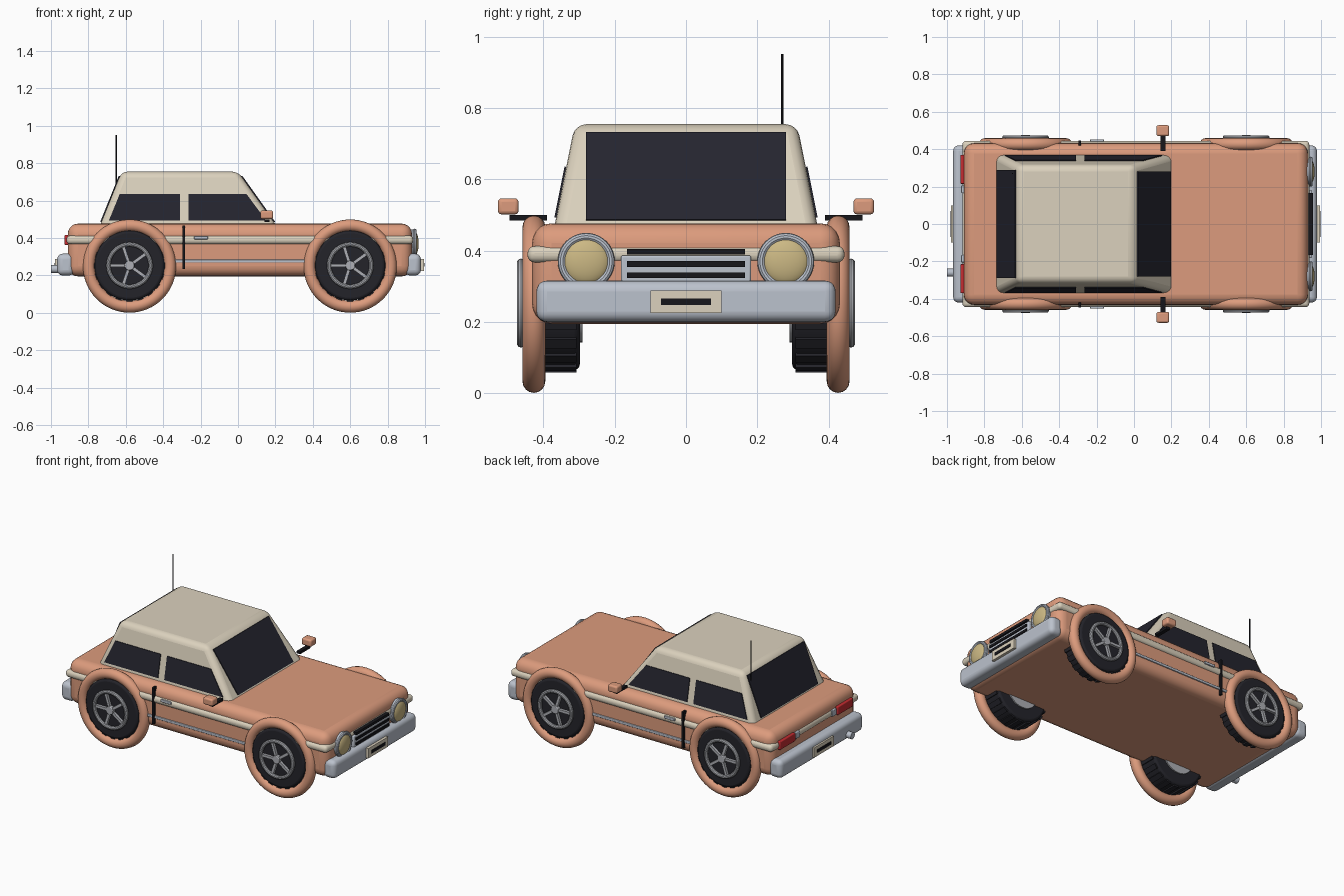
import bpy, bmesh, math
from mathutils import Matrix, Vector

if "Cube" in bpy.data.objects:
    bpy.data.objects.remove(bpy.data.objects["Cube"])


def mat(name, r, g, b):
    m = bpy.data.materials.new(name)
    m.diffuse_color = (r, g, b, 1)
    m.use_nodes = True
    m.node_tree.nodes["Principled BSDF"].inputs["Base Color"].default_value = m.diffuse_color
    return m


PAINT = mat("orange paint", 0.72, 0.33, 0.205)
CREAM = mat("cream", 0.71, 0.64, 0.51)
GLASS = mat("dark glass", 0.018, 0.018, 0.028)
TYRE = mat("tyre rubber", 0.017, 0.017, 0.023)
BLACK = mat("black trim", 0.008, 0.008, 0.011)
CHROME = mat("chrome", 0.50, 0.54, 0.61)
RIM = mat("rim grey", 0.42, 0.43, 0.46)
LENS = mat("headlight lens", 0.60, 0.48, 0.23)
RED = mat("red light", 0.55, 0.025, 0.03)


def finish(name, bm, material, bevel=0, segs=3, smooth=True):
    bmesh.ops.recalc_face_normals(bm, faces=bm.faces)
    me = bpy.data.meshes.new(name)
    bm.to_mesh(me)
    bm.free()
    me.materials.append(material)
    ob = bpy.data.objects.new(name, me)
    bpy.context.collection.objects.link(ob)
    if bevel:
        mod = ob.modifiers.new("bevel", 'BEVEL')
        mod.width, mod.segments, mod.limit_method = bevel, segs, 'ANGLE'
    if smooth:
        bpy.ops.object.select_all(action='DESELECT')
        ob.select_set(True)
        bpy.context.view_layer.objects.active = ob
        bpy.ops.object.shade_smooth_by_angle(angle=math.radians(35))
    return ob


def box(name, x, y, z, material, bevel=0, segs=3):
    """Box from (min, max) pairs."""
    bm = bmesh.new()
    bmesh.ops.create_cube(bm, size=1)
    for v in bm.verts:
        v.co = [(a + b) / 2 + c * (b - a) for (a, b), c in zip((x, y, z), v.co)]
    return finish(name, bm, material, bevel, segs, bevel > 0)


def cyl(name, a, b, r, material, n=32, bevel=0):
    """Cylinder between two points."""
    a, b = Vector(a), Vector(b)
    bm = bmesh.new()
    rot = Vector((0, 0, 1)).rotation_difference(b - a).to_matrix().to_4x4()
    bmesh.ops.create_cone(bm, cap_ends=True, segments=n, radius1=r, radius2=r, depth=(b - a).length,
                          matrix=Matrix.Translation((a + b) / 2) @ rot)
    return finish(name, bm, material, bevel)


def torus(name, c, axis, R, r, material, n=48, m=14):
    bm = bmesh.new()
    rot = Vector((0, 0, 1)).rotation_difference(Vector(axis)).to_matrix()
    rings = []
    for i in range(n):
        t = math.tau * i / n
        ring = []
        for j in range(m):
            p = math.tau * j / m
            d = R + r * math.cos(p)
            ring.append(bm.verts.new(Vector(c) + rot @ Vector((d * math.cos(t), d * math.sin(t), r * math.sin(p)))))
        rings.append(ring)
    for i in range(n):
        A, B = rings[i], rings[(i + 1) % n]
        for j in range(m):
            k = (j + 1) % m
            bm.faces.new((A[j], B[j], B[k], A[k]))
    return finish(name, bm, material)


def prism(name, pts, offset, material, bevel=0):
    """Polygon extruded by an offset vector."""
    bm = bmesh.new()
    f = bm.faces.new([bm.verts.new(p) for p in pts])
    g = bmesh.ops.extrude_face_region(bm, geom=[f])
    bmesh.ops.translate(bm, vec=offset, verts=[v for v in g['geom'] if isinstance(v, bmesh.types.BMVert)])
    return finish(name, bm, material, bevel, 3, bevel > 0)


# Body with the belt stripe around it
box("body", (-0.91, 0.93), (-0.432, 0.432), (0.195, 0.477), PAINT, 0.055, 5)
box("belt_stripe", (-0.917, 0.937), (-0.445, 0.445), (0.367, 0.413), CREAM, 0.02, 4)


# Cabin: slopes given as functions of height
def lerp(a, b, z):
    return a + (b - a) * (z - 0.475) / 0.28


def xf(z): return lerp(0.20, 0.0, z)
def xr(z): return lerp(-0.735, -0.622, z)
def ys(z): return lerp(0.368, 0.312, z)


bm = bmesh.new()
lo, hi = [[bm.verts.new((x, y, z)) for x, y in ((xr(z), -ys(z)), (xf(z), -ys(z)), (xf(z), ys(z)), (xr(z), ys(z)))]
          for z in (0.42, 0.755)]
bm.faces.new(lo)
bm.faces.new(hi)
for i in range(4):
    bm.faces.new((lo[i], lo[(i + 1) % 4], hi[(i + 1) % 4], hi[i]))
finish("cabin", bm, CREAM, 0.032, 4)

# Windscreen and rear window plates
for name, fx, d, w in (("windscreen", xf, 1, 0.28), ("rear_window", xr, -1, 0.288)):
    pts = [(fx(z) - d * 0.002, y, z) for y, z in ((-w, 0.484), (w, 0.484), (w, 0.73), (-w, 0.73))]
    prism(name, pts, (d * 0.007, 0, 0.003), GLASS)

for s, side in ((-1, "right"), (1, "left")):
    # Side windows lying on the slanted cabin sides
    for name, prof in (("rear_side_window", ((-0.69, 0.493), (-0.31, 0.493), (-0.31, 0.635), (-0.632, 0.635))),
                       ("front_side_window", ((-0.265, 0.493), (0.15, 0.493), (0.045, 0.635), (-0.265, 0.635)))):
        prism(f"{side}_{name}", [(x, s * (ys(z) - 0.002), z) for x, z in prof], (0, s * 0.007, 0.001), GLASS)

    def sbox(name, x, y, z, m, bevel=0):
        box(f"{side}_{name}", x, sorted((s * y[0], s * y[1])), z, m, bevel)

    # Side trim, door gap, handle, mirror
    sbox("side_strip", (-0.42, 0.44), (0.425, 0.439), (0.268, 0.285), CHROME, 0.004)
    sbox("door_gap", (-0.296, -0.283), (0.42, 0.4475), (0.235, 0.468), BLACK)
    sbox("door_handle", (-0.235, -0.16), (0.44, 0.453), (0.393, 0.41), CHROME, 0.004)
    sbox("mirror_arm", (0.143, 0.168), (0.39, 0.495), (0.485, 0.5), BLACK)
    sbox("mirror", (0.12, 0.188), (0.47, 0.528), (0.502, 0.547), PAINT, 0.01)

    # Headlights
    y = s * 0.28
    cyl(f"{side}_headlight_case", (0.90, y, 0.37), (0.945, y, 0.37), 0.075, CHROME, 40)
    torus(f"{side}_headlight_ring", (0.945, y, 0.37), (1, 0, 0), 0.069, 0.011, CHROME, 40, 10)
    bm = bmesh.new()
    bmesh.ops.create_uvsphere(bm, u_segments=32, v_segments=16, radius=1,
                              matrix=Matrix.Translation((0.942, y, 0.37)) @ Matrix.Diagonal((0.024, 0.066, 0.066, 1)))
    finish(f"{side}_headlight_lens", bm, LENS)

    # Tail lights
    sbox("tail_light", (-0.928, -0.9), (0.215, 0.37), (0.363, 0.416), RED, 0.005)
    sbox("reversing_light", (-0.924, -0.9), (0.165, 0.205), (0.37, 0.41), CHROME, 0.004)

    # Wheels with full ring arches
    for wx, end in ((-0.58, "rear"), (0.60, "front")):
        n = f"{end}_{side}_"
        cz = 0.253
        torus(n + "arch", (wx, s * 0.427, 0.25), (0, 1, 0), 0.217, 0.032, PAINT, 64, 16)
        cyl(n + "tyre", (wx, s * 0.298, cz), (wx, s * 0.452, cz), 0.187, TYRE, 48, 0.015)
        cyl(n + "rim_barrel", (wx, s * 0.29, cz), (wx, s * 0.44, cz), 0.11, RIM)
        torus(n + "rim_ring", (wx, s * 0.463, cz), (0, 1, 0), 0.113, 0.012, RIM, 48, 10)
        cyl(n + "hub", (wx, s * 0.44, cz), (wx, s * 0.475, cz), 0.026, RIM, 24, 0.004)
        # tread blocks and spokes placed around the axle
        for part, count, a0, size, r, yc, m in (("tread", 20, 0, (0.022, 0.134, 0.032), 0.184, 0.375, TYRE),
                                                ("spokes", 5, math.pi, (0.10, 0.018, 0.017), 0.063, 0.46, RIM)):
            bm = bmesh.new()
            for i in range(count):
                bmesh.ops.create_cube(bm, size=1, matrix=Matrix.Translation((wx, s * yc, cz))
                                      @ Matrix.Rotation(a0 + math.tau * i / count, 4, 'Y')
                                      @ Matrix.Translation((r, 0, 0)) @ Matrix.Diagonal((*size, 1)))
            finish(n + part, bm, m, 0, 1, False)

# Bumpers and number plates at both ends
for d, end, x0, x1, px in ((1, "front", 0.89, 0.978, 0.994), (-1, "rear", 0.875, 0.967, 0.978)):
    box(end + "_bumper", sorted((d * x0, d * x1)), (-0.42, 0.42), (0.2, 0.316), CHROME, 0.03, 5)
    box(end + "_plate", sorted((d * (x1 - 0.01), d * px)), (-0.1, 0.1), (0.225, 0.288), CREAM)
    box(end + "_plate_bar", sorted((d * (px - 0.003), d * (px + 0.004))), (-0.07, 0.07), (0.247, 0.266), BLACK)

# Grille with dark slats
box("grille", (0.91, 0.95), (-0.183, 0.183), (0.305, 0.387), CHROME, 0.006)
for i, z in enumerate((0.331, 0.363, 0.397)):
    box(f"grille_slat_{i + 1}", (0.91, 0.956), (-0.165, 0.165), (z - 0.008, z + 0.008), BLACK)

# Exhaust and aerial
cyl("exhaust", (-1.0, -0.26, 0.234), (-0.84, -0.26, 0.234), 0.021, CHROME, 24)
cyl("aerial", (-0.65, 0.27, 0.66), (-0.65, 0.27, 0.952), 0.004, BLACK, 8)
